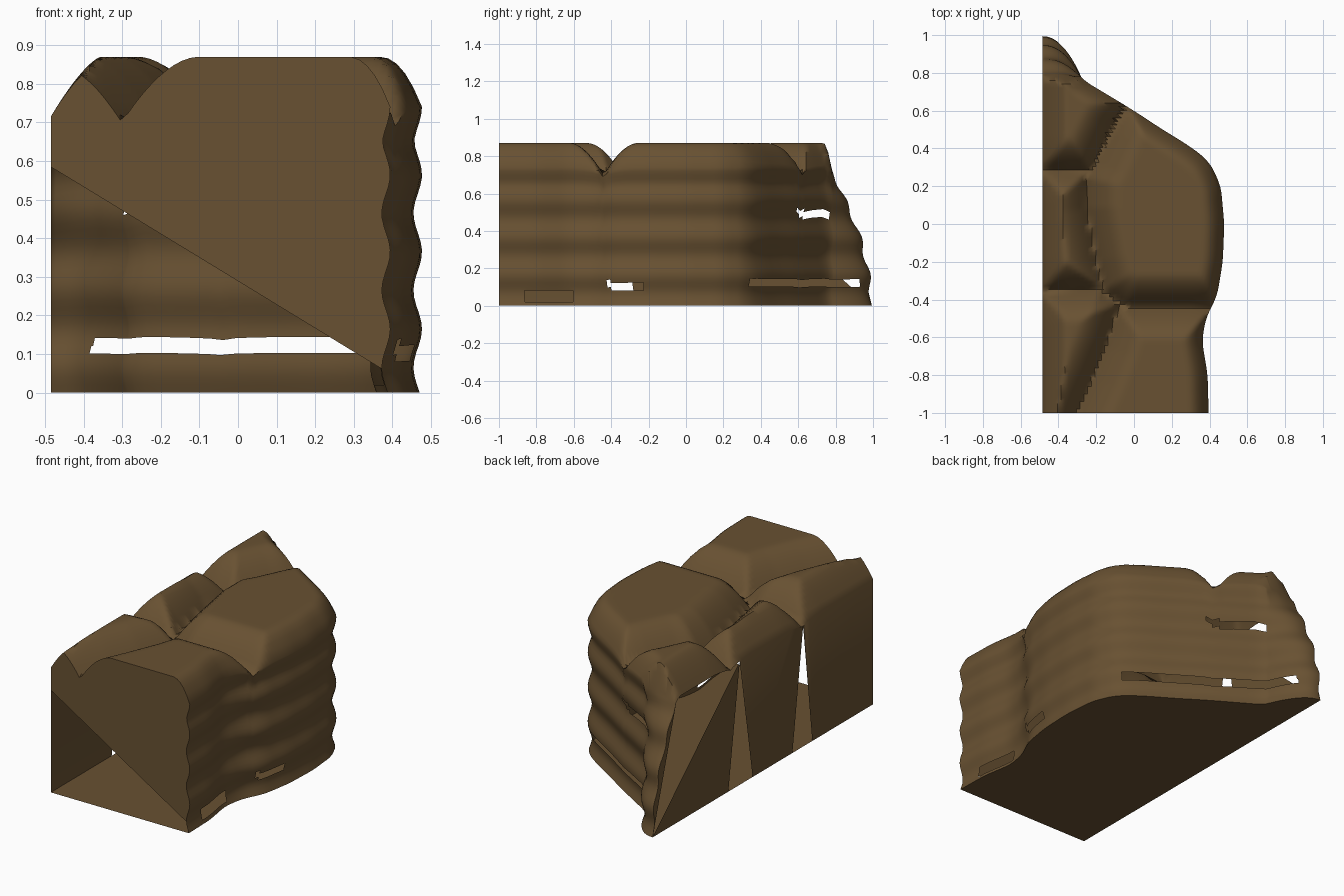
import bpy, bmesh, math
from mathutils import Vector

cube = bpy.data.objects.get("Cube")
if cube:
    bpy.data.objects.remove(cube, do_unlink=True)

ROWS, COLS, LAYERS = 90, 44, 36
LEFT, FRONT, BACK = -0.485, -1.0, 0.78

# Outer rim of the cliff as (y, x), and the seams between the top stones as (x, y)
RIM = [(-1, .395), (-.8, .39), (-.62, .36), (-.5, .38), (-.38, .44), (-.2, .47), (0, .478),
       (.2, .46), (.33, .40), (.41, .30), (.5, .15), (.6, 0), (.72, -.2), (.78, -.3)]
SEAMS = [
    [(-.03, .66), (-.12, .5), (-.2, .33), (-.25, .25), (-.25, .08), (-.2, -.2), (-.16, -.36), (-.04, -.44)],
    [(-.5, .29), (-.25, .28)],
    [(-.5, -.36), (-.17, -.34)],
    [(-.04, -.44), (.45, -.44)],
    [(-.08, -.44), (-.15, -.65), (-.22, -.82), (-.31, -1.02)],
]


def rim_x(y):
    for (y0, x0), (y1, x1) in zip(RIM, RIM[1:]):
        if y <= y1 + 1e-6:
            return x0 + (x1 - x0) * (y - y0) / (y1 - y0)
    return RIM[-1][1]


def smooth_rim_x(y):
    samples = [min(max(y + k * .02, FRONT), BACK) for k in (-2, -1, 0, 1, 2)]
    return sum(rim_x(s) for s in samples) / len(samples)


def line_distance(p, line):
    best = 9
    for a, b in zip(line, line[1:]):
        a, b = Vector(a), Vector(b)
        t = min(max((p - a).dot(b - a) / (b - a).length_squared, 0), 1)
        best = min(best, (p - a - (b - a) * t).length)
    return best


RIM_LINE = [(smooth_rim_x(FRONT + k * .04), FRONT + k * .04) for k in range(45)]


def falloff(d, width, power):
    return max(0, 1 - d / width) ** power


def top_height(x, y):
    p = Vector((x, y))
    seam = min(line_distance(p, s) for s in SEAMS)
    drops = [.17 * falloff(seam, .18, 1.8),
             .155 * falloff(x - LEFT, .13, 1.4),
             .13 * falloff(line_distance(p, RIM_LINE), .11, 2.2),
             .14 * falloff(BACK - y, .04, 1.5)]
    drop = max(drops) + .15 * (sum(drops) - max(drops))
    return .87 - min(drop, .185)


bm = bmesh.new()


def face(verts):
    clean = [v for i, v in enumerate(verts) if v not in verts[:i]]
    return bm.faces.new(clean)


def grid_faces(grid):
    return [face([a[i], a[i + 1], b[i + 1], b[i]])
            for a, b in zip(grid, grid[1:]) for i in range(len(a) - 1)]


# Bumpy top made of rounded stones
top = []
for j in range(ROWS + 1):
    y = FRONT + (BACK - FRONT) * j / ROWS
    edge = smooth_rim_x(y)
    row = []
    for i in range(COLS + 1):
        x = LEFT + (edge - LEFT) * i / COLS
        row.append(bm.verts.new((x, y, top_height(x, y))))
    top.append(row)
grid_faces(top)

# Layered outer wall, leaning out to a point at the back
rim = [row[-1] for row in top] + list(reversed(top[-1][:-1]))
base = []
for k, v in enumerate(rim):
    u = max(0, k - ROWS) / COLS
    base.append(Vector((v.co.x, v.co.y + .22 * (1 - (1 - u) ** 2.2), 0)))
wall = []
last = len(rim) - 1
for k, v in enumerate(rim):
    along = base[min(k + 2, last)] - base[max(k - 2, 0)]
    out = Vector((along.y, -along.x, 0)).normalized()
    if k == 0:
        out = Vector((1, 0, 0))
    if k == last:
        out = Vector((0, 1, 0))
    column = [v]
    for n in range(1, LAYERS + 1):
        t = 1 - n / LAYERS
        z = v.co.z * t
        p = base[k].lerp(Vector((v.co.x, v.co.y, 0)), t ** 2)
        ripple = .011 * (math.cos(math.tau * (z - .165) / .2) - 1) * min(1, (1 - t) * 8)
        p += out * ripple
        p.x = max(p.x, LEFT)
        column.append(bm.verts.new((p.x, p.y, z)))
    wall.append(column)
wall_faces = grid_faces(wall)

# Flat underside
corner = bm.verts.new((LEFT, FRONT, 0))
face([corner] + [c[-1] for c in wall])

# Front panel, open below a slanting edge
panel_low = bm.verts.new((LEFT, FRONT, .585))
face([panel_low] + top[0] + [v for v in wall[0][1:] if v.co.z > .055])

# Flat left side, split by narrow triangular openings
left_edge = [row[0] for row in top]


def left_panel(y0, y1, foot):
    upper = [v for v in left_edge if y0 - .011 <= v.co.y <= y1 + .011]
    face(upper + [bm.verts.new((LEFT, y, 0)) for y in foot])


left_panel(FRONT, -.36, [-.45, FRONT])
left_panel(-.36, .21, [.09, -.27])
apex = min(left_edge, key=lambda v: abs(v.co.y - .21))
tip = wall[-1]
face([apex, tip[-1], bm.verts.new((LEFT, .31, 0))])
face(tip)

# Thin cracks in the outer wall
CRACKS = [(.34, .93, .095, .145), (.6, .77, .465, .51), (-.42, -.22, .09, .13), (-.86, -.6, .03, .09)]
gone = []
for f in wall_faces:
    c = f.calc_center_median()
    if any(a < c.y < b and lo < c.z < hi for a, b, lo, hi in CRACKS):
        gone.append(f)
bmesh.ops.delete(bm, geom=gone, context='FACES')
bmesh.ops.recalc_face_normals(bm, faces=bm.faces)

mesh = bpy.data.meshes.new("rock_cliff")
bm.to_mesh(mesh)
bm.free()
cliff = bpy.data.objects.new("rock_cliff", mesh)
bpy.context.collection.objects.link(cliff)

# Brown stone
stone = bpy.data.materials.new("brown_stone")
stone.use_nodes = True
colour = (.14, .083, .032, 1)
stone.diffuse_color = colour
stone.node_tree.nodes["Principled BSDF"].inputs["Base Color"].default_value = colour
mesh.materials.append(stone)

bpy.ops.object.select_all(action='DESELECT')
cliff.select_set(True)
bpy.context.view_layer.objects.active = cliff
bpy.ops.object.shade_smooth_by_angle(angle=math.radians(50))
